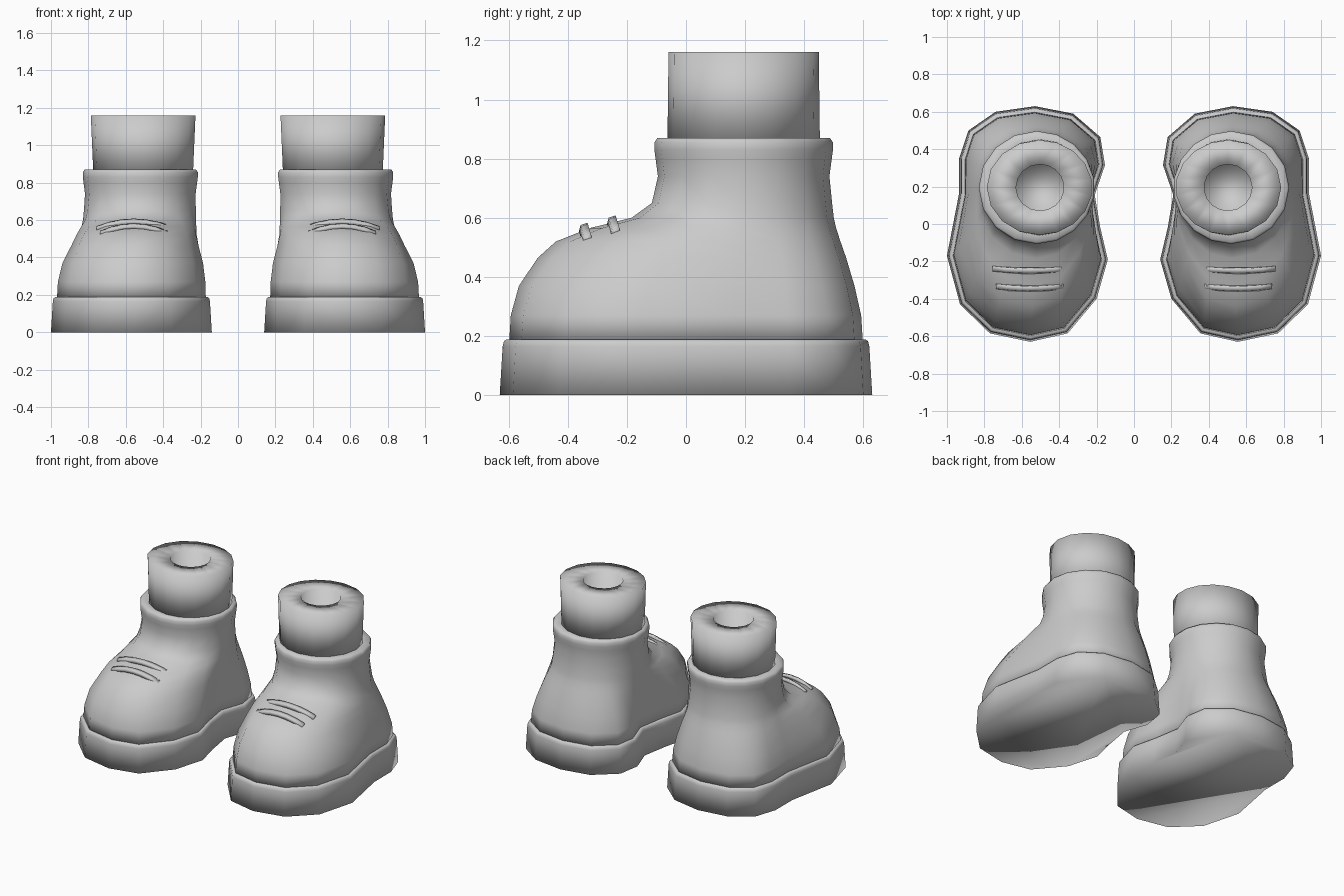
import bpy, bmesh
from math import cos, sin, radians
from mathutils import Vector

cube = bpy.data.objects.get("Cube")
if cube:
    bpy.data.objects.remove(cube)

grey = bpy.data.materials.new("plain_grey")
grey.use_nodes = True
COLOR = (0.6, 0.6, 0.6, 1)
grey.diffuse_color = COLOR
grey.node_tree.nodes["Principled BSDF"].inputs["Base Color"].default_value = COLOR

# Sole outline of the left boot, clockwise from the heel
OUTLINE = [Vector(p) for p in (
    (.53, .63), (.74, .60), (.885, .50), (.935, .35), (.935, .165), (1, -.17),
    (.93, -.43), (.77, -.585), (.555, -.63), (.355, -.585), (.20, -.40),
    (.14, -.19), (.18, -.02), (.21, .155), (.155, .315), (.18, .465), (.325, .59))]
N = len(OUTLINE)
TOE = 8


def inset(d):
    """Outline moved inward by d."""
    out = []
    for i, p in enumerate(OUTLINE):
        t = (OUTLINE[(i + 1) % N] - OUTLINE[i - 1]).normalized()
        out.append(p + d * Vector((t.y, -t.x)))
    return out


def oval(cx, cy, rx, ry):
    """Oval whose points line up with the outline points."""
    pts = []
    for i in range(N):
        a = 90 - 180 * i / TOE if i <= TOE else -90 - 180 * (i - TOE) / (N - TOE)
        pts.append(Vector((cx + rx * cos(radians(a)), cy + ry * sin(radians(a)))))
    return pts


def flat(ring, z):
    return [(p.x, p.y, z) for p in ring]


def loft(name, rings):
    """Skin closed rings, cap both ends and mirror to the other foot."""
    bm = bmesh.new()
    loops = [[bm.verts.new(c) for c in ring] for ring in rings]
    n = len(loops[0])
    for a, b in zip(loops, loops[1:]):
        for i in range(n):
            j = (i + 1) % n
            bm.faces.new((a[i], a[j], b[j], b[i]))
    bm.faces.new(loops[0])
    bm.faces.new(loops[-1])
    bmesh.ops.recalc_face_normals(bm, faces=bm.faces)
    for f in bm.faces:
        f.smooth = True
    mesh = bpy.data.meshes.new(name)
    bm.to_mesh(mesh)
    bm.free()
    mesh.materials.append(grey)
    ob = bpy.data.objects.new(name, mesh)
    bpy.context.collection.objects.link(ob)
    ob.modifiers.new("other_foot", 'MIRROR').use_mirror_merge = False
    return ob


def clamp(v):
    return max(0, min(1, v))


# Thick sole with a rounded top lip
loft("soles", [flat(inset(d), z) for d, z in
               ((0, 0), (.01, .165), (.014, .182), (.022, .188), (.05, .188))])

# Boot upper: blends from the sole outline to the ankle oval,
# with separate blend amounts for toe, side and heel
base = inset(.032)
ankle = oval(.52, .195, .298, .29)
BLEND = ((.18, 1, 1, 1), (.27, .99, .97, .95), (.37, .94, .83, .75),
         (.465, .82, .55, .5), (.52, .70, .40, .33), (.565, .47, .25, .2),
         (.60, .18, .12, .13), (.65, .04, .05, .08), (.74, 0, 0, 0))
rings = []
for z, toe, side, heel in BLEND:
    ring = []
    for s, a in zip(base, ankle):
        f = clamp((-s.y - .17) / .45)
        r = clamp((s.y + .17) / .5)
        ring.append(a.lerp(s, f * toe + r * heel + (1 - f - r) * side))
    rings.append(flat(ring, z))
# Rolled collar
for grow, z in ((.008, .80), (.012, .83), (.012, .855), (.002, .87), (-.04, .868)):
    rings.append(flat(oval(.52, .195, .298 + grow, .29 + grow), z))
loft("boot_uppers", rings)

# Ankle cuff with a round socket in its top
loft("ankle_cuffs", [flat(oval(.505, .195, rx, ry), z) for rx, ry, z in
                     ((.268, .258, .84), (.282, .254, 1.16))]
     + [flat(oval(.503, .195, .128, .124), z) for z in (1.16, .95)])

# Two laces arched over the instep
for name, half, y, z in (("upper_laces", .2, -.25, .592), ("lower_laces", .18, -.345, .567)):
    path = []
    for k in range(7):
        t = k / 3 - 1
        x, py, pz = .557 + half * t, y + .012 * t * t, z - .04 * t * t
        path.append([(x, py + a, pz + b) for a, b in
                     ((-.017, -.012), (-.012, .008), (.012, .016), (.017, -.008))])
    loft(name, path)
